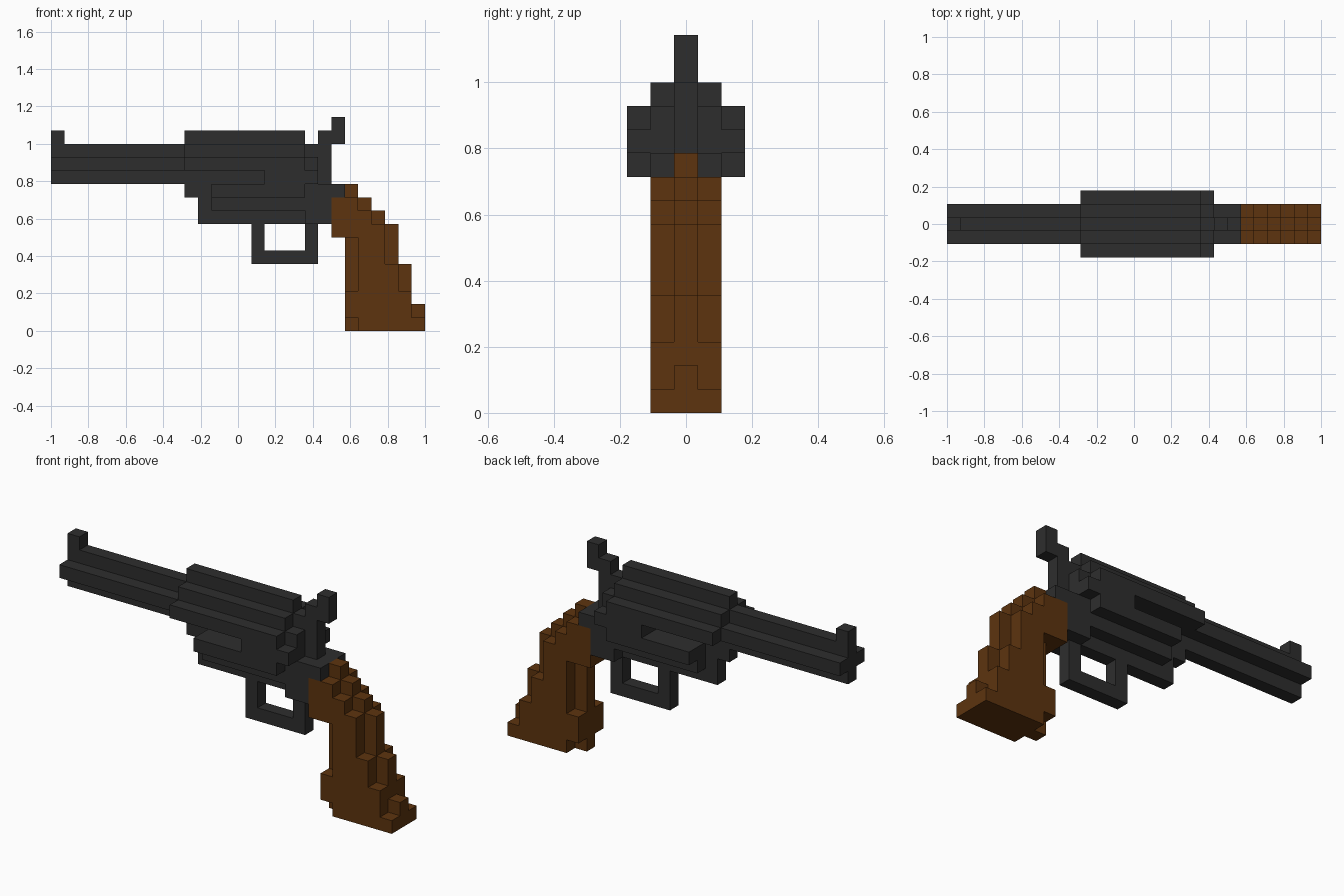
import bpy, bmesh, math
from mathutils import Vector

if "Cube" in bpy.data.objects:
    bpy.data.objects.remove(bpy.data.objects["Cube"], do_unlink=True)

U = 2 / 28  # size of one block


def material(name, rgb):
    m = bpy.data.materials.new(name)
    m.use_nodes = True
    col = (*rgb, 1)
    m.diffuse_color = col
    bsdf = next(n for n in m.node_tree.nodes if n.type == 'BSDF_PRINCIPLED')
    bsdf.inputs["Base Color"].default_value = col
    bsdf.inputs["Roughness"].default_value = 0.8
    return m


steel = material("dark steel", (0.027, 0.027, 0.027))
wood = material("brown wood", (0.110, 0.034, 0.0045))

# Neighbour direction -> corners of the block face on that side
SIDES = {}
for axis in range(3):
    b, c = (axis + 1) % 3, (axis + 2) % 3
    for s in (0, 1):
        loop = []
        for p, q in ((0, 0), (1, 0), (1, 1), (0, 1)):
            v = [0, 0, 0]
            v[axis], v[b], v[c] = s, p, q
            loop.append(tuple(v))
        d = [0, 0, 0]
        d[axis] = 1 if s else -1
        SIDES[tuple(d)] = loop if s else loop[::-1]


def blocks(name, mat, boxes):
    """Join boxes (x0, x1, z0, z1, side layers) into one shell of outer faces."""
    cells = {(x, y, z) for x0, x1, z0, z1, w in boxes
             for x in range(x0, x1) for z in range(z0, z1)
             for y in range(-w, w + 1)}
    bm = bmesh.new()
    verts = {}

    def vert(p):
        if p not in verts:
            verts[p] = bm.verts.new(Vector((p[0], p[1] - 0.5, p[2])) * U)
        return verts[p]

    for cell in sorted(cells):
        for d, loop in SIDES.items():
            if tuple(a + b for a, b in zip(cell, d)) not in cells:
                bm.faces.new([vert(tuple(a + b for a, b in zip(cell, k)))
                              for k in loop])
    # Merge the flat areas
    bmesh.ops.dissolve_limit(bm, angle_limit=math.radians(1),
                             verts=bm.verts[:], edges=bm.edges[:])
    me = bpy.data.meshes.new(name)
    bm.to_mesh(me)
    bm.free()
    me.materials.append(mat)
    ob = bpy.data.objects.new(name, me)
    bpy.context.collection.objects.link(ob)
    return ob


# Barrel with a cross-shaped section, and its sight
blocks("barrel", steel, [(-14, -4, 11, 14, 0), (-14, -4, 12, 13, 1)])
blocks("front_sight", steel, [(-14, -13, 14, 15, 0)])

# Stepped cylinder with a deep side groove
blocks("cylinder", steel, [
    (-4, 5, 10, 15, 0),
    (-4, 5, 13, 14, 1),
    (-4, 5, 12, 13, 2),
    (2, 5, 11, 12, 2),
    (-2, 5, 10, 11, 2),
    (5, 6, 11, 12, 2),
    (5, 6, 12, 13, 1),
    (5, 6, 11, 14, 0),
])

# Lower frame and its rear block
blocks("frame", steel, [
    (-3, 5, 8, 10, 0),
    (-2, 5, 9, 10, 1),
    (5, 7, 8, 11, 1),
    (7, 8, 10, 11, 1),
    (6, 7, 11, 14, 0),
])

# Hammer
blocks("hammer", steel, [(6, 7, 14, 15, 0), (7, 8, 14, 16, 0)])

# Trigger guard loop
blocks("trigger_guard", steel, [
    (1, 2, 5, 8, 0), (5, 6, 5, 8, 0), (2, 5, 5, 6, 0)])

# Grip: narrow core with wide side panels, both stepped at the back
core = [(8, 9, 10, 11), (7, 10, 9, 10), (7, 11, 8, 9), (7, 12, 7, 8),
        (8, 12, 5, 7), (8, 13, 2, 5), (8, 14, 0, 2)]
panels = [(7, 9, 9, 10), (7, 10, 8, 9), (7, 11, 7, 8), (9, 11, 5, 7),
          (9, 12, 3, 5), (8, 13, 1, 3), (9, 14, 0, 1)]
blocks("grip", wood, [(*b, 0) for b in core] + [(*b, 1) for b in panels])
